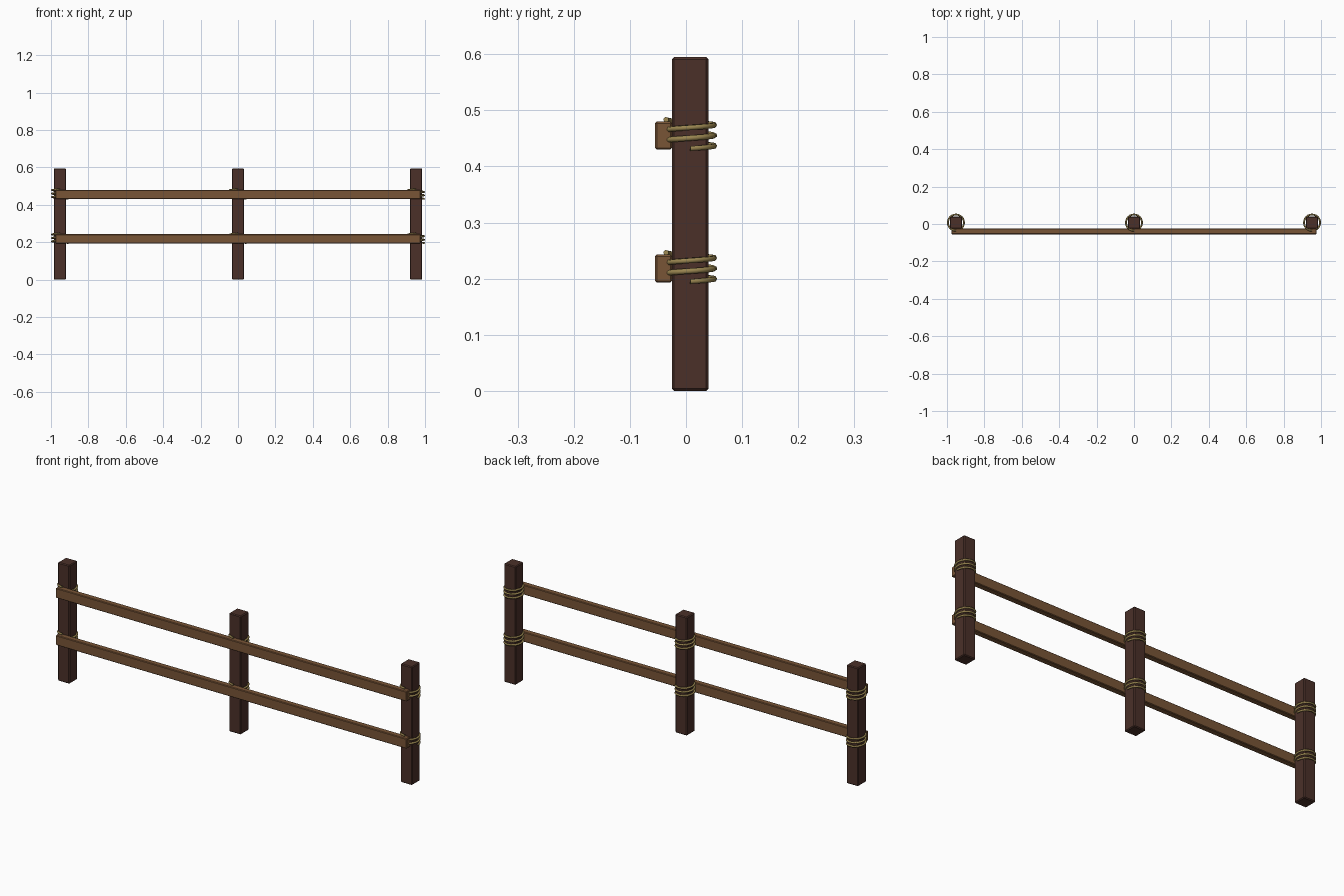
import bpy, bmesh, math

if "Cube" in bpy.data.objects:
    bpy.data.objects.remove(bpy.data.objects["Cube"])


def material(name, rgb):
    m = bpy.data.materials.new(name)
    m.diffuse_color = (*rgb, 1)
    m.use_nodes = True
    m.node_tree.nodes["Principled BSDF"].inputs["Base Color"].default_value = m.diffuse_color
    return m


DARK = material("dark brown wood", (0.07, 0.030, 0.022))
LIGHT = material("light brown wood", (0.19, 0.09, 0.037))
ROPE = material("straw rope", (0.32, 0.235, 0.08))


def box(name, lo, hi, bevel, mat):
    """Box between two corners with chamfered edges."""
    bm = bmesh.new()
    bmesh.ops.create_cube(bm, size=1)
    for v in bm.verts:
        v.co = [l + (c + 0.5) * (h - l) for c, l, h in zip(v.co, lo, hi)]
    bmesh.ops.bevel(bm, geom=bm.edges[:], offset=bevel, segments=1,
                    affect='EDGES', profile=0.5)
    me = bpy.data.meshes.new(name)
    bm.to_mesh(me)
    bm.free()
    me.materials.append(mat)
    ob = bpy.data.objects.new(name, me)
    bpy.context.collection.objects.link(ob)
    return ob


def rope(name, x, y, z, radius=0.043, pitch=0.0187, turns=2.75, thick=0.005):
    """Helical lashing, rising anticlockwise from the right side."""
    cu = bpy.data.curves.new(name + "_path", 'CURVE')
    cu.dimensions = '3D'
    cu.bevel_depth = thick
    cu.bevel_resolution = 1
    cu.use_fill_caps = True
    n = int(turns * 24)
    sp = cu.splines.new('POLY')
    sp.points.add(n)
    for i, p in enumerate(sp.points):
        t = turns * i / n
        a = t * 2 * math.pi
        p.co = (x + radius * math.cos(a), y + radius * math.sin(a), z + pitch * t, 1)
    tmp = bpy.data.objects.new(name + "_tmp", cu)
    bpy.context.collection.objects.link(tmp)
    dg = bpy.context.evaluated_depsgraph_get()
    me = bpy.data.meshes.new_from_object(tmp.evaluated_get(dg))
    bpy.data.objects.remove(tmp)
    me.materials.clear()
    me.materials.append(ROPE)
    ob = bpy.data.objects.new(name, me)
    bpy.context.collection.objects.link(ob)
    return ob


rail_bottoms = {"lower": 0.193, "upper": 0.43}

# Rails across the front of the posts
for label, z in rail_bottoms.items():
    box(label + "_rail", (-0.975, -0.055, z), (0.975, -0.025, z + 0.05), 0.003, LIGHT)

# Posts, with a rope lashing at each rail
for side, x in (("left", -0.952), ("middle", 0), ("right", 0.952)):
    box(side + "_post", (x - 0.0325, -0.025, 0), (x + 0.0325, 0.04, 0.595), 0.004, DARK)
    for label, z in rail_bottoms.items():
        rope(f"{side}_{label}_rope", x, 0.0075, z + 0.002)
